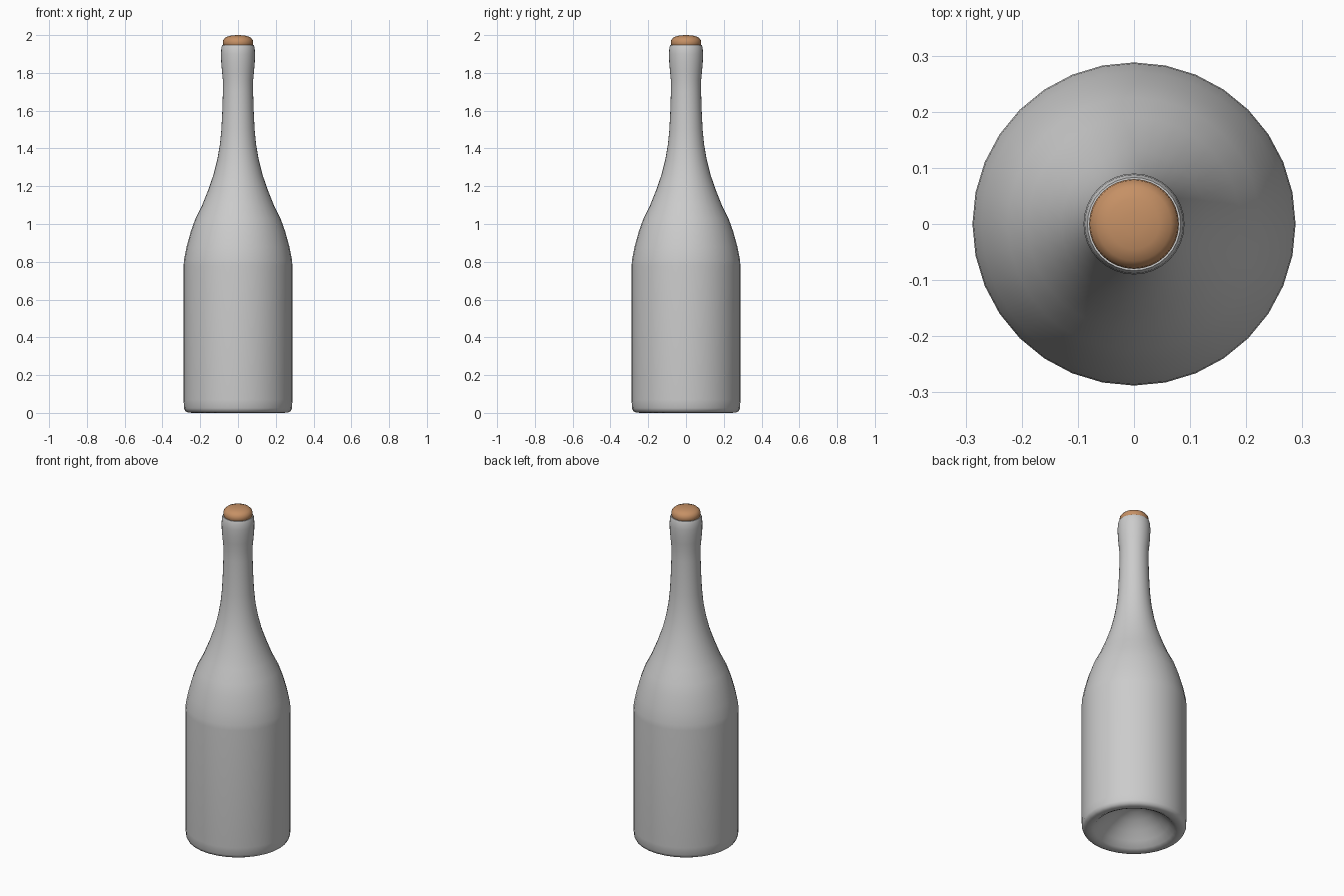
import bpy, bmesh, math

if "Cube" in bpy.data.objects:
    bpy.data.objects.remove(bpy.data.objects["Cube"])


def material(name, rgb):
    m = bpy.data.materials.new(name)
    m.diffuse_color = (*rgb, 1)
    m.use_nodes = True
    m.node_tree.nodes["Principled BSDF"].inputs["Base Color"].default_value = m.diffuse_color
    return m


def lathe(name, profile, sides, mat):
    """Revolve (radius, height) points around z; radius 0 makes a pole."""
    bm = bmesh.new()
    rings = []
    for r, z in profile:
        if r == 0:
            rings.append([bm.verts.new((0, 0, z))])
        else:
            rings.append([bm.verts.new((r * math.cos(2 * math.pi * i / sides),
                                        r * math.sin(2 * math.pi * i / sides), z))
                          for i in range(sides)])
    for a, b in zip(rings, rings[1:]):
        for i in range(sides):
            j = (i + 1) % sides
            quad = [a[i % len(a)], a[j % len(a)], b[j % len(b)], b[i % len(b)]]
            bm.faces.new(list(dict.fromkeys(quad)))
    bmesh.ops.recalc_face_normals(bm, faces=bm.faces)
    me = bpy.data.meshes.new(name)
    bm.to_mesh(me)
    bm.free()
    me.materials.append(mat)
    ob = bpy.data.objects.new(name, me)
    bpy.context.collection.objects.link(ob)
    bpy.context.view_layer.objects.active = ob
    ob.select_set(True)
    bpy.ops.object.shade_smooth_by_angle(angle=math.radians(40))
    ob.select_set(False)
    return ob


glass = material("grey_glass", (0.6, 0.6, 0.6))
cork_brown = material("cork_brown", (0.56, 0.28, 0.13))

# Bottle: punt, rounded foot, body, shoulder, neck, lip, closed under the cork
lathe("bottle", [
    (0, 0.15), (0.05, 0.142), (0.1, 0.118), (0.15, 0.08), (0.19, 0.04), (0.22, 0.01),
    (0.24, 0.0), (0.265, 0.002), (0.279, 0.009), (0.286, 0.025), (0.288, 0.07),
    (0.288, 0.78), (0.286, 0.81), (0.272, 0.88), (0.25, 0.96), (0.225, 1.03),
    (0.19, 1.10), (0.158, 1.18), (0.13, 1.26), (0.11, 1.34), (0.096, 1.42),
    (0.088, 1.50), (0.083, 1.60), (0.08, 1.70), (0.08, 1.76), (0.085, 1.81),
    (0.089, 1.86), (0.09, 1.90), (0.088, 1.935), (0.083, 1.948), (0.078, 1.948),
    (0.073, 1.93), (0.072, 1.88), (0, 1.88)], 32, glass)

# Cork: plug with a bulging domed head
lathe("cork", [
    (0, 1.89), (0.07, 1.89), (0.07, 1.935), (0.078, 1.945), (0.08, 1.96), (0.078, 1.975),
    (0.066, 1.988), (0.045, 1.996), (0.02, 1.999), (0, 2.0)], 32, cork_brown)
